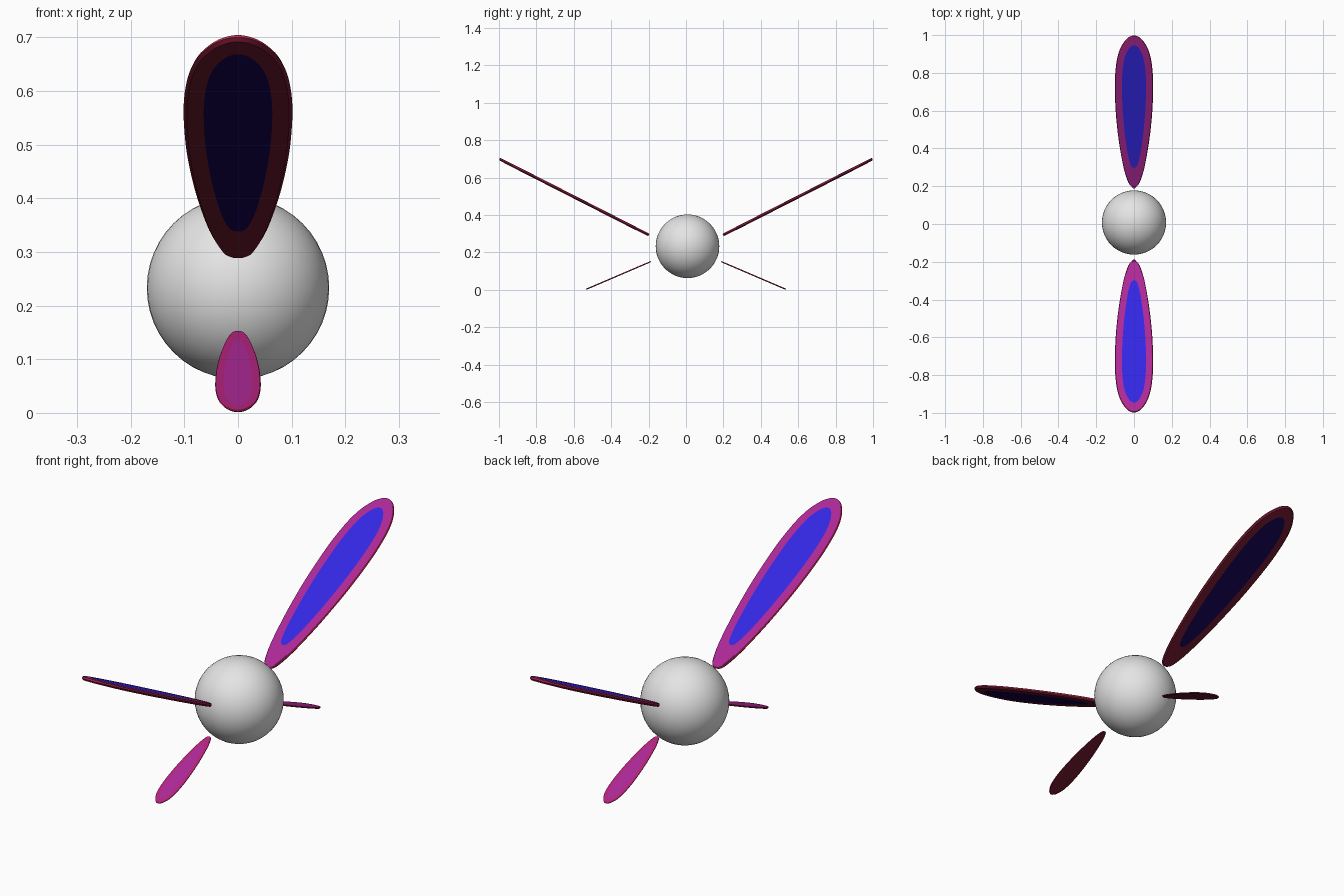
import bpy, bmesh, math
from mathutils import Vector

if "Cube" in bpy.data.objects:
    bpy.data.objects.remove(bpy.data.objects["Cube"])


def material(name, rgb):
    m = bpy.data.materials.new(name)
    m.diffuse_color = (*rgb, 1.0)
    m.use_nodes = True
    m.node_tree.nodes["Principled BSDF"].inputs["Base Color"].default_value = m.diffuse_color
    return m


WHITE = material("pale_grey", (0.78, 0.78, 0.78))
BLUE = material("blue", (0.034, 0.02, 0.78))
MAGENTA = material("magenta", (0.42, 0.022, 0.31))
PINK = material("deep_pink", (0.46, 0.017, 0.21))
CRIMSON = material("crimson", (0.60, 0.025, 0.085))
NAVY = material("dark_navy", (0.007, 0.0006, 0.085))
MAROON = material("dark_maroon", (0.15, 0.009, 0.026))

# Half outline of a wing: position along the length, half width (unit length)
PROFILE = [(0, 0), (0.005, 0.016), (0.03, 0.034), (0.12, 0.060), (0.27, 0.085),
           (0.40, 0.100), (0.52, 0.109), (0.67, 0.113), (0.78, 0.108),
           (0.86, 0.097), (0.92, 0.079), (0.97, 0.050), (0.993, 0.024), (1, 0)]


def smooth_outline(points, steps=3):
    """Mirror the half profile into a closed loop and smooth it."""
    loop = [Vector(p) for p in points]
    loop += [Vector((t, -w)) for t, w in reversed(points[1:-1])]
    n, out = len(loop), []
    for i in range(n):
        a, b, c, d = (loop[(i + k) % n] for k in (-1, 0, 1, 2))
        for s in range(steps):
            f = s / steps
            out.append(0.5 * (2 * b + (c - a) * f + (2 * a - 5 * b + 4 * c - d) * f * f
                              + (3 * b - a - 3 * c + d) * f ** 3))
    return out


OUTLINE = smooth_outline(PROFILE)


def wing(name, root, tip, top_centre, top_band, low_centre):
    """Thin blade from root to tip (y, z) with a coloured centre on each side."""
    root, tip = Vector((0, *root)), Vector((0, *tip))
    along = tip - root
    length = along.length
    u = along.normalized()
    across = Vector((1, 0, 0))
    up = across.cross(u)
    if up.z < 0:
        up = -up
    half = 0.009 * length
    bm = bmesh.new()

    def ring(start, span, width, height):
        return [bm.verts.new(root + u * (start + span * p.x) * length
                             + across * p.y * width * length + up * height * half)
                for p in OUTLINE]

    # Rings: top centre, top shoulder, rounded edge, rim, then the underside
    rings = [ring(0.13, 0.81, 0.63, 1), ring(0.006, 0.988, 0.93, 0.9),
             ring(0.002, 0.996, 0.975, 0.65), ring(0, 1, 1, 0),
             ring(0.006, 0.988, 0.94, -0.85), ring(0.13, 0.81, 0.63, -1)]
    for k, mat in enumerate((1, 2, 3, 5, 5)):
        a, b = rings[k], rings[k + 1]
        for i in range(len(a)):
            j = (i + 1) % len(a)
            bm.faces.new((a[i], a[j], b[j], b[i])).material_index = mat
    bm.faces.new(rings[0]).material_index = 0
    bm.faces.new(rings[-1]).material_index = 4
    bmesh.ops.recalc_face_normals(bm, faces=bm.faces)
    mesh = bpy.data.meshes.new(name)
    bm.to_mesh(mesh)
    bm.free()
    for m in (top_centre, top_band, PINK, CRIMSON, low_centre, MAROON):
        mesh.materials.append(m)
    obj = bpy.data.objects.new(name, mesh)
    bpy.context.collection.objects.link(obj)


# Round body
bpy.ops.mesh.primitive_uv_sphere_add(segments=48, ring_count=24, radius=0.17,
                                     location=(0, 0.008, 0.233))
body = bpy.context.object
body.name = "body"
body.data.materials.append(WHITE)
bpy.ops.object.shade_smooth()

# Large raised wings and small lowered wings, front and back
for side, s in (("front", -1), ("back", 1)):
    wing(side + "_upper_wing", (s * 0.197, 0.292), (s * 0.998, 0.700), BLUE, MAGENTA, NAVY)
    wing(side + "_lower_wing", (s * 0.188, 0.151), (s * 0.534, 0.003), MAGENTA, PINK, MAROON)
